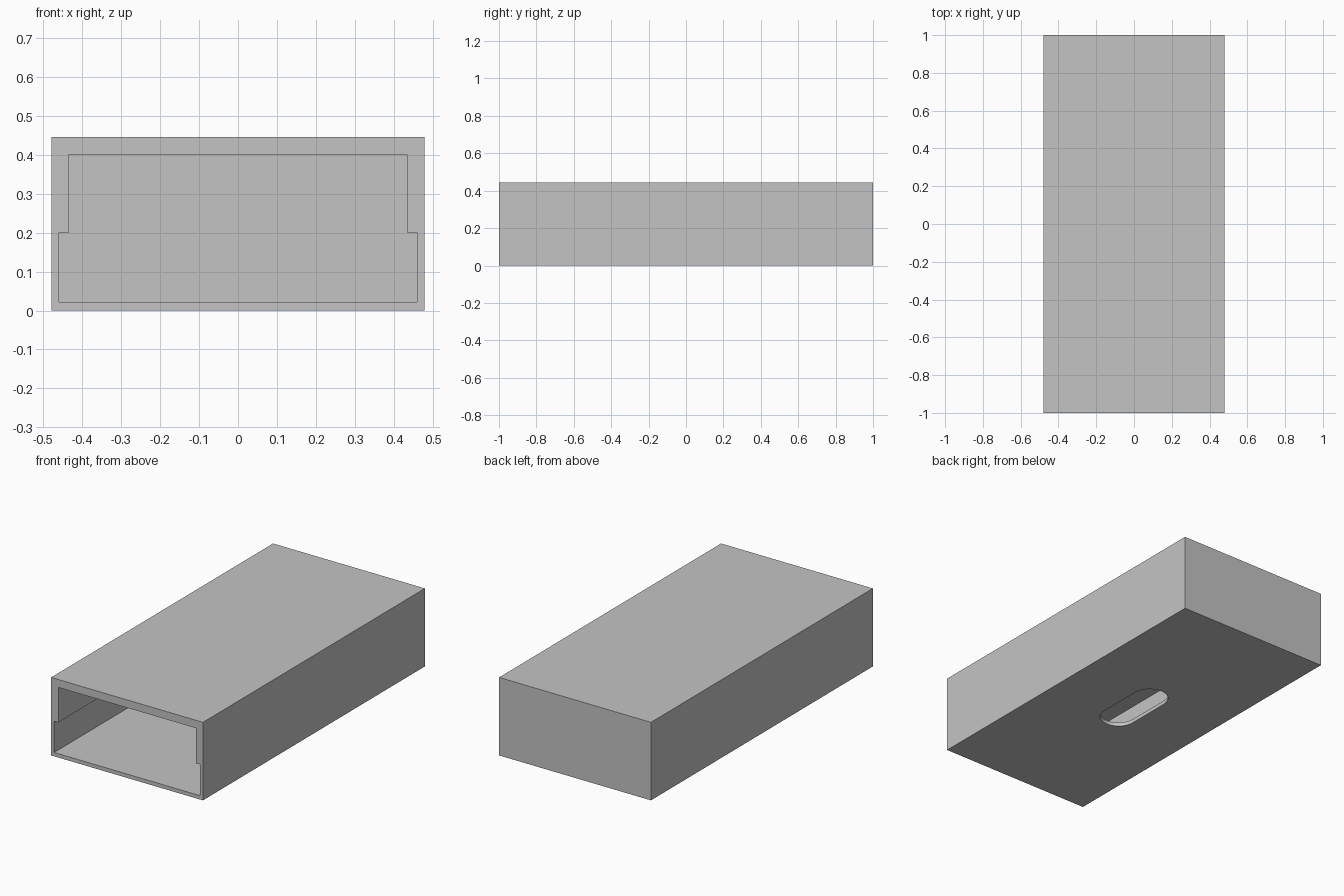
import bpy
import bmesh
from math import cos, sin, pi

if "Cube" in bpy.data.objects:
    bpy.data.objects.remove(bpy.data.objects["Cube"])

WIDTH, LENGTH, HEIGHT = 0.958, 2.0, 0.445
WALL, FLOOR, STEP = 0.045, 0.022, 0.2
FRONT, BACK = -LENGTH / 2, LENGTH / 2

grey = bpy.data.materials.new("plain_grey")
grey.use_nodes = True
colour = (0.55, 0.55, 0.55, 1)
grey.diffuse_color = colour
grey.node_tree.nodes["Principled BSDF"].inputs["Base Color"].default_value = colour


def prism(name, outline, offset):
    """Extrude a closed outline of 3D points along an offset."""
    bm = bmesh.new()
    face = bm.faces.new([bm.verts.new(p) for p in outline])
    moved = bmesh.ops.extrude_face_region(bm, geom=[face])["geom"]
    bmesh.ops.translate(bm, vec=offset,
                        verts=[v for v in moved if isinstance(v, bmesh.types.BMVert)])
    bmesh.ops.recalc_face_normals(bm, faces=bm.faces)
    mesh = bpy.data.meshes.new(name)
    bm.to_mesh(mesh)
    bm.free()
    mesh.materials.append(grey)
    obj = bpy.data.objects.new(name, mesh)
    bpy.context.collection.objects.link(obj)
    return obj


def cut(target, cutter):
    mod = target.modifiers.new(cutter.name, "BOOLEAN")
    mod.operation = "DIFFERENCE"
    mod.solver = "EXACT"
    mod.object = cutter
    cutter.hide_render = True
    cutter.hide_viewport = True
    cutter.display_type = "WIRE"


# Outer sleeve, closed at the back
w = WIDTH / 2
sleeve = prism("sleeve", [(-w, FRONT, 0), (w, FRONT, 0),
                          (w, FRONT, HEIGHT), (-w, FRONT, HEIGHT)], (0, LENGTH, 0))

# Stepped cavity: wider below, narrower above, open at the front
low, high = 0.46, w - WALL
half = [(low, FLOOR), (low, STEP), (high, STEP), (high, HEIGHT - WALL)]
profile = half + [(-x, z) for x, z in reversed(half)]
start = FRONT - 0.1
cavity = prism("cavity_cutter", [(x, start, z) for x, z in profile],
               (0, BACK - WALL - start, 0))
cut(sleeve, cavity)

# Rounded slot through the floor
radius, reach, steps = 0.1, 0.13, 24
slot = []
for side in (0, 1):
    for i in range(steps + 1):
        a = pi * (side + i / steps)
        slot.append((radius * cos(a), radius * sin(a) + (-reach if side else reach), -0.05))
cut(sleeve, prism("slot_cutter", slot, (0, 0, 0.15)))

# Smooth the slot ends while keeping the box edges sharp
bpy.ops.object.select_all(action="DESELECT")
bpy.context.view_layer.objects.active = sleeve
sleeve.select_set(True)
for mod in list(sleeve.modifiers):
    bpy.ops.object.modifier_apply(modifier=mod.name)
bpy.ops.object.shade_smooth_by_angle()
for name in ("cavity_cutter", "slot_cutter"):
    bpy.data.objects.remove(bpy.data.objects[name])
